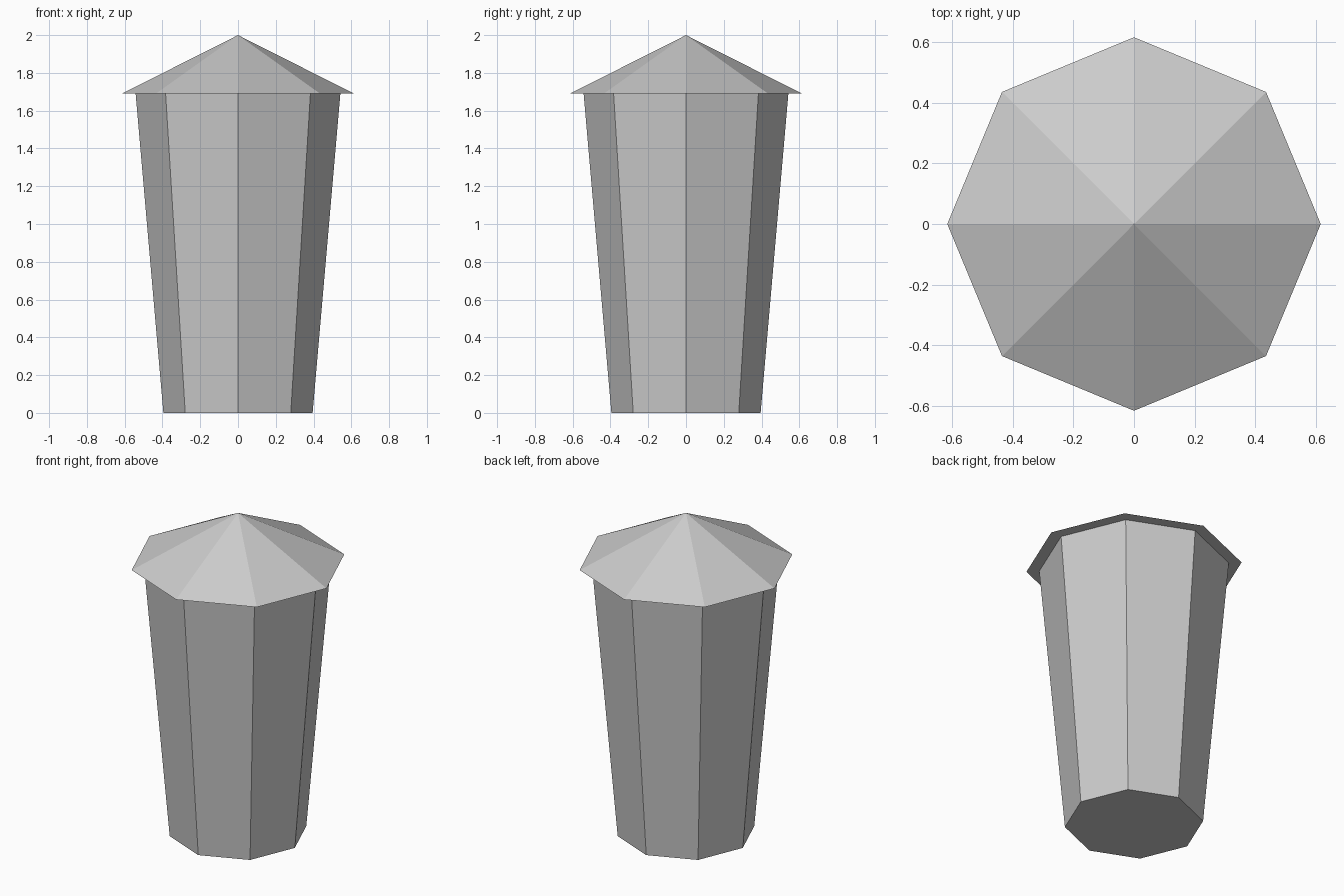
import bpy

cube = bpy.data.objects.get("Cube")
if cube:
    bpy.data.objects.remove(cube, do_unlink=True)

SIDES = 8
EAVES = 1.69
HEIGHT = 2.0

# One plain grey for everything
grey = bpy.data.materials.new("light_grey")
grey.use_nodes = True
colour = (0.6, 0.6, 0.6, 1.0)
grey.diffuse_color = colour
grey.node_tree.nodes["Principled BSDF"].inputs["Base Color"].default_value = colour


def octagon_part(name, bottom_radius, top_radius, z_bottom, z_top):
    """Flat-shaded eight-sided frustum or cone with corners on the axes."""
    bpy.ops.mesh.primitive_cone_add(
        vertices=SIDES, radius1=bottom_radius, radius2=top_radius,
        depth=z_top - z_bottom, end_fill_type='NGON',
        location=(0, 0, (z_bottom + z_top) / 2))
    part = bpy.context.object
    part.name = name
    part.data.materials.append(grey)
    return part


# Tapered body, wider at the top
octagon_part("body", 0.395, 0.542, 0.0, EAVES)

# Pointed lid overhanging the body
octagon_part("lid", 0.615, 0.0, EAVES, HEIGHT)
